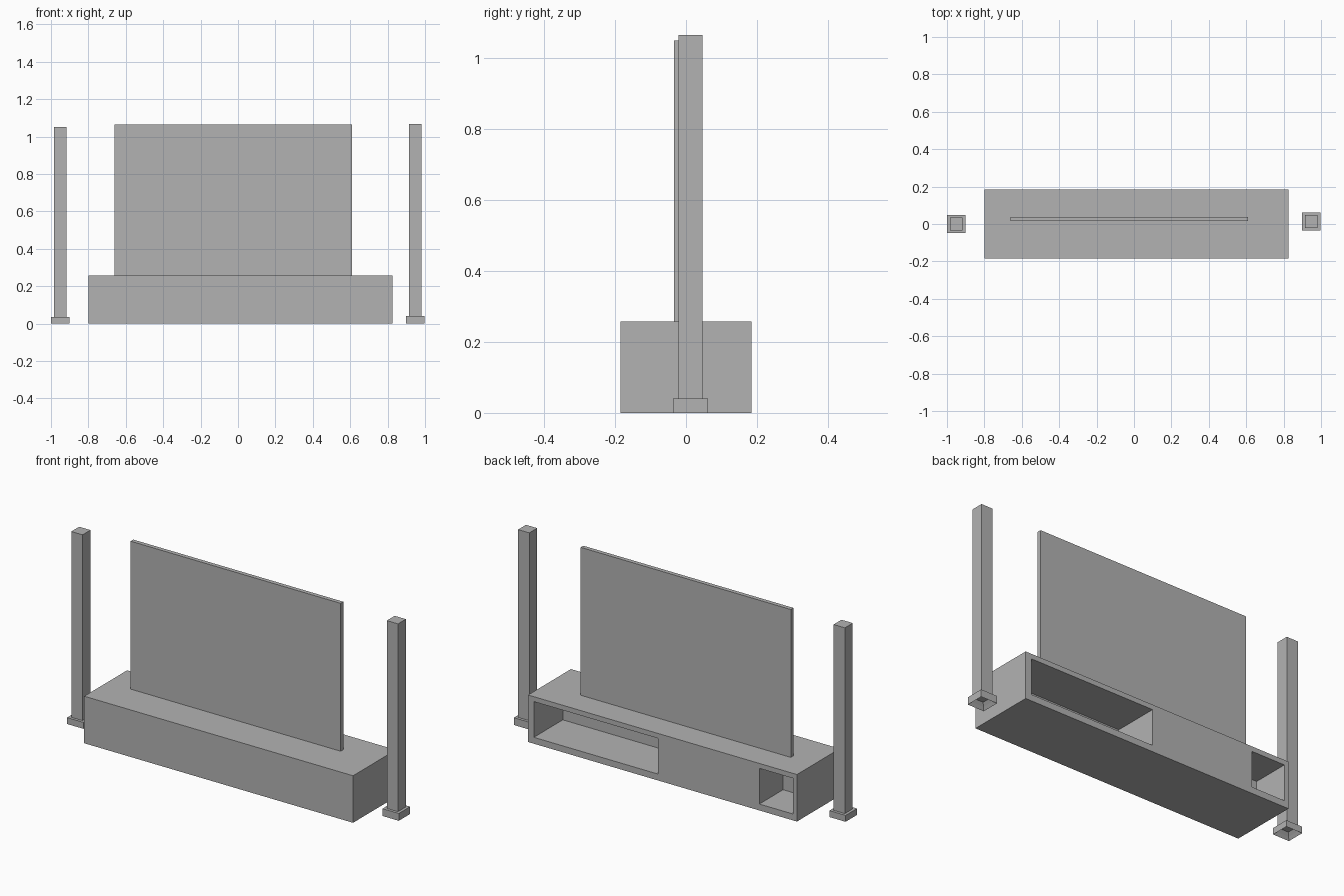
import bpy, bmesh
from mathutils import Vector

if "Cube" in bpy.data.objects:
    bpy.data.objects.remove(bpy.data.objects["Cube"], do_unlink=True)

grey = bpy.data.materials.new("plain grey")
grey.use_nodes = True
colour = (0.45, 0.45, 0.45, 1)
grey.diffuse_color = colour
grey.node_tree.nodes["Principled BSDF"].inputs["Base Color"].default_value = colour


def box(x, y, z):
    """Box mesh from (min, max) ranges."""
    bm = bmesh.new()
    bmesh.ops.create_cube(bm, size=1)
    for v in bm.verts:
        v.co = Vector([lo + (c + 0.5) * (hi - lo) for c, (lo, hi) in zip(v.co, (x, y, z))])
    return bm


def finish(bm, name):
    bmesh.ops.recalc_face_normals(bm, faces=bm.faces)
    mesh = bpy.data.meshes.new(name)
    bm.to_mesh(mesh)
    bm.free()
    mesh.materials.append(grey)
    bpy.context.collection.objects.link(bpy.data.objects.new(name, mesh))


def slice_at(bm, axis, value):
    normal, point = Vector(), Vector()
    normal[axis], point[axis] = 1, value
    geom = bm.verts[:] + bm.edges[:] + bm.faces[:]
    bmesh.ops.bisect_plane(bm, geom=geom, plane_co=point, plane_no=normal)


# Cabinet with two open niches in its back: (x min, x max, depth)
back, low, high = 0.185, 0.035, 0.23
niches = [(0.04, 0.79, 0.25), (-0.775, -0.573, 0.205)]
cabinet = box((-0.80, 0.825), (-back, back), (0, 0.257))
for x0, x1, depth in niches:
    slice_at(cabinet, 0, x0)
    slice_at(cabinet, 0, x1)
for z in (low, high):
    slice_at(cabinet, 2, z)
for x0, x1, depth in niches:
    for face in cabinet.faces[:]:
        c = face.calc_center_median()
        if c.y > back - 0.001 and x0 < c.x < x1 and low < c.z < high:
            inner = bmesh.ops.extrude_discrete_faces(cabinet, faces=[face])["faces"][0]
            bmesh.ops.translate(cabinet, verts=inner.verts[:], vec=(0, -depth, 0))
finish(cabinet, "cabinet")

# Flat screen standing on the cabinet
finish(box((-0.66, 0.61), (0.015, 0.038), (0.257, 1.065)), "screen")

# Side speakers: name, centre x, centre y, foot height, top height
for side, cx, cy, foot, top in (("right", -0.95, 0, 0.035, 1.05),
                                ("left", 0.948, 0.013, 0.04, 1.066)):
    def around(c, half):
        return (c - half, c + half)

    # Foot with a stepped hollow underneath
    bm = box(around(cx, 0.049), around(cy, 0.049), (0, foot))
    bm.faces.ensure_lookup_table()
    under = min(bm.faces, key=lambda f: f.calc_center_median().z)
    for rim in (0.015, 0.018):
        bmesh.ops.inset_region(bm, faces=[under], thickness=rim)
        bmesh.ops.translate(bm, verts=under.verts[:], vec=(0, 0, 0.015))
    finish(bm, side + "_speaker_foot")
    finish(box(around(cx, 0.034), around(cy, 0.034), (foot, top)), side + "_speaker_column")
